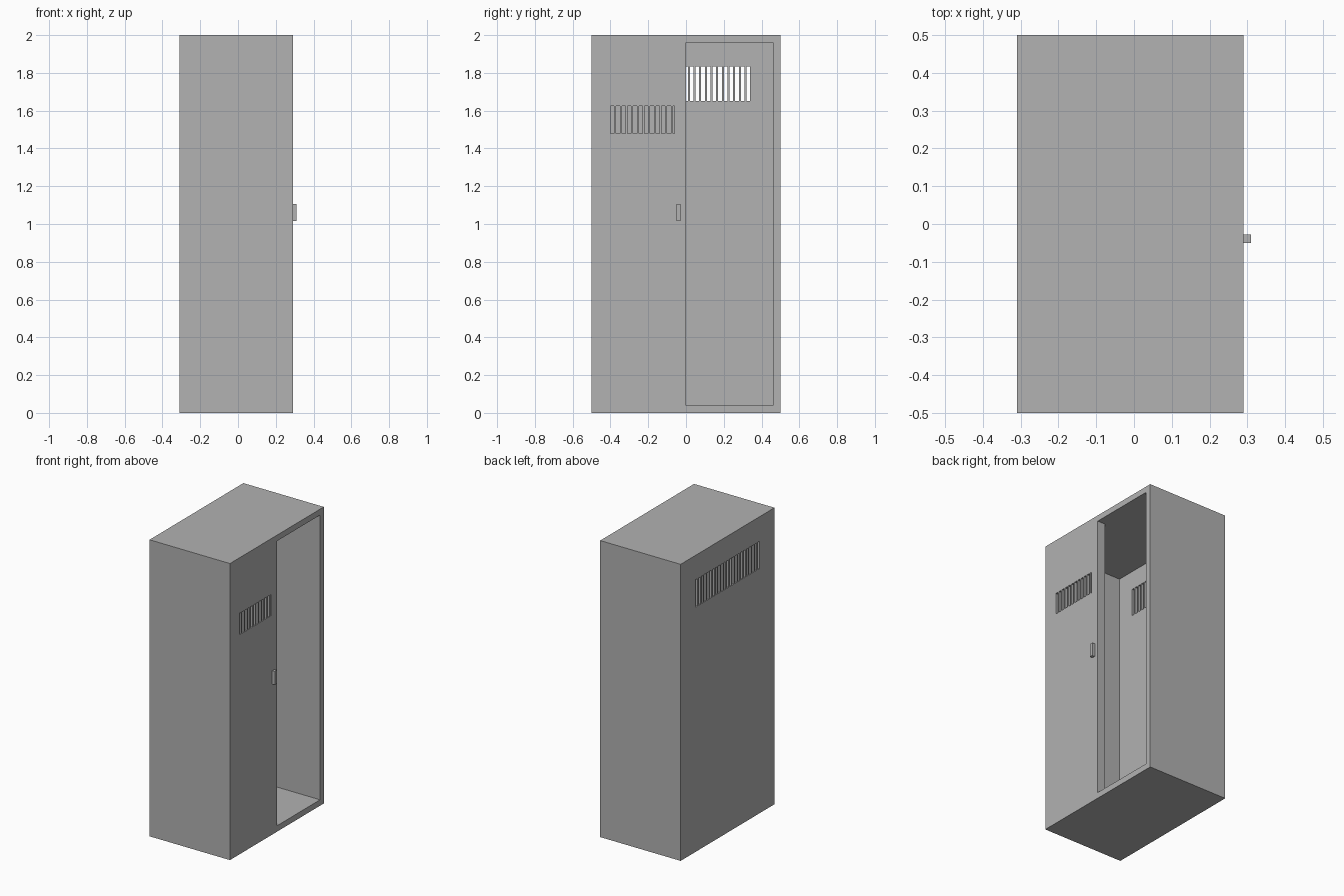
import bpy
import bmesh

cube = bpy.data.objects.get("Cube")
if cube:
    bpy.data.objects.remove(cube, do_unlink=True)

# Single painted metal colour
metal = bpy.data.materials.new("grey_metal")
metal.use_nodes = True
GREY = (0.445, 0.445, 0.445, 1)
metal.diffuse_color = GREY
metal.node_tree.nodes["Principled BSDF"].inputs["Base Color"].default_value = GREY


def add_prism(bm, outline, z0, z1):
    """Extrude a plan outline from z0 up to z1."""
    base = bm.faces.new([bm.verts.new((x, y, z0)) for x, y in outline])
    top = bmesh.ops.extrude_face_region(bm, geom=[base])["geom"]
    verts = [v for v in top if isinstance(v, bmesh.types.BMVert)]
    bmesh.ops.translate(bm, verts=verts, vec=(0, 0, z1 - z0))


def rect(x0, x1, y0, y1):
    return [(x0, y0), (x1, y0), (x1, y1), (x0, y1)]


def make_object(name, prisms):
    bm = bmesh.new()
    for outline, z0, z1 in prisms:
        add_prism(bm, outline, z0, z1)
    bmesh.ops.recalc_face_normals(bm, faces=bm.faces)
    mesh = bpy.data.meshes.new(name)
    bm.to_mesh(mesh)
    bm.free()
    mesh.materials.append(metal)
    obj = bpy.data.objects.new(name, mesh)
    bpy.context.scene.collection.objects.link(obj)
    return obj


def cut(target, cutter):
    """Subtract the cutter for good, then discard it."""
    cutter.hide_render = True
    mod = target.modifiers.new(cutter.name, "BOOLEAN")
    mod.operation = "DIFFERENCE"
    mod.solver = "EXACT"
    mod.object = cutter
    bpy.context.view_layer.objects.active = target
    bpy.ops.object.modifier_apply(modifier=mod.name)
    bpy.data.objects.remove(cutter, do_unlink=True)


def slots(x0, x1, y0, y1, z0, z1, pitch=0.03, width=0.02):
    """Row of upright vent slots between y0 and y1."""
    row = []
    y = y0
    while y < y1 - 0.005:
        row.append((rect(x0, x1, y, min(y + width, y1)), z0, z1))
        y += pitch
    return row


# Cabinet shell
cabinet = make_object("locker_cabinet", [(rect(-0.31, 0.29, -0.5, 0.5), 0, 2)])

# Hollow interior, open at one half and closed by the door at the other
interior = [(-0.27, -0.46), (0.23, -0.46), (0.23, 0),
            (0.35, 0), (0.35, 0.46), (-0.27, 0.46)]
cut(cabinet, make_object("interior_cutter", [(interior, 0.04, 1.96)]))

# Vents through the door and the rear wall
cut(cabinet, make_object("door_vent_cutter",
                         slots(0.2, 0.33, -0.4, -0.06, 1.48, 1.625)))
cut(cabinet, make_object("rear_vent_cutter",
                         slots(-0.35, -0.24, -0.34, 0.34, 1.65, 1.835)))

# Door handle
make_object("door_handle", [(rect(0.29, 0.31, -0.05, -0.028), 1.015, 1.105)])
